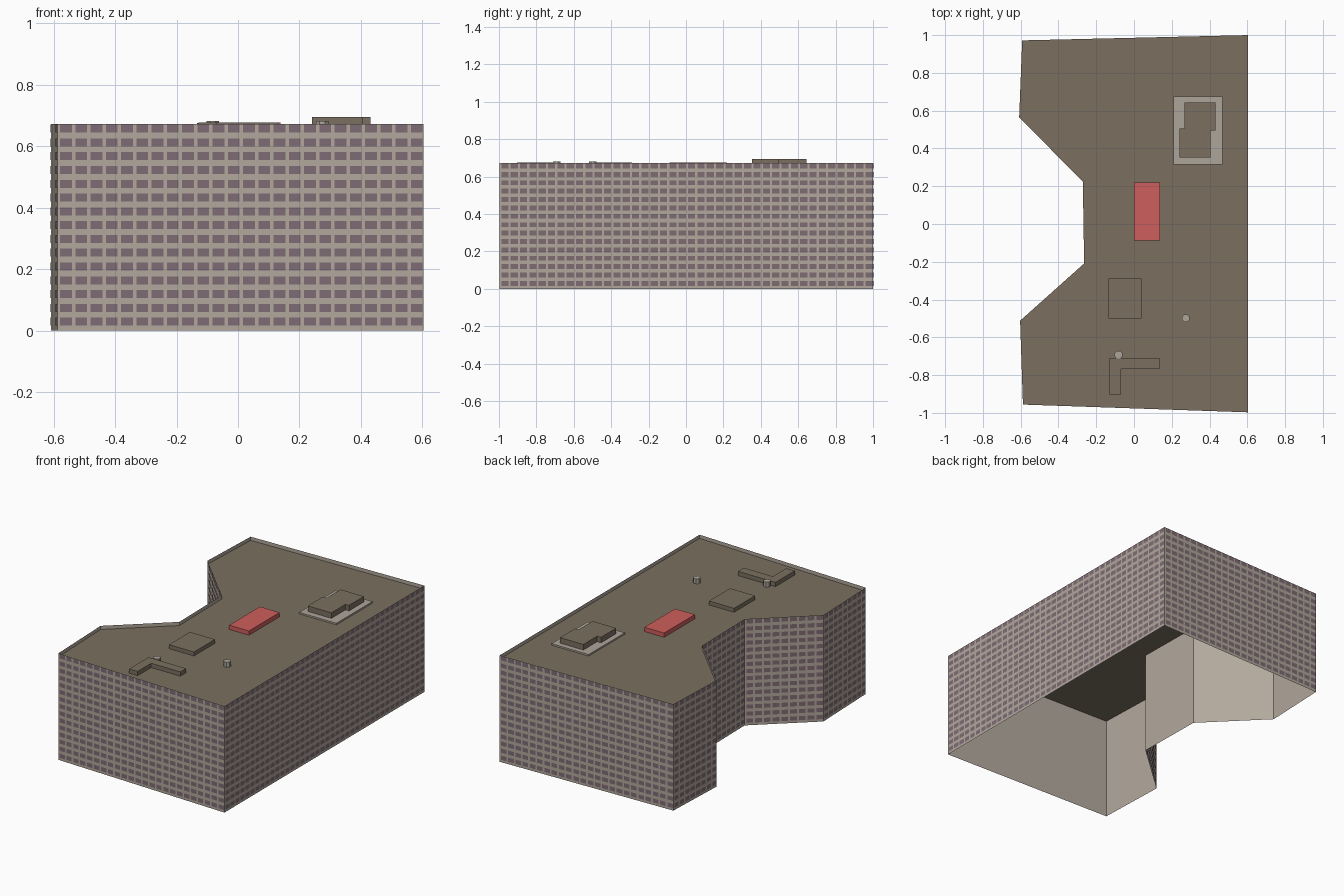
import bpy, math
from mathutils import Vector

if "Cube" in bpy.data.objects:
    bpy.data.objects.remove(bpy.data.objects["Cube"])

TOP, ROOF = 0.673, 0.65
ROWS, PITCH = 15, 0.0497


def material(name, rgb):
    m = bpy.data.materials.new(name)
    lin = [((c / 255 + 0.055) / 1.055) ** 2.4 for c in rgb]
    m.diffuse_color = (*lin, 1)
    m.use_nodes = True
    m.node_tree.nodes["Principled BSDF"].inputs["Base Color"].default_value = m.diffuse_color
    return m


STONE = material("beige_stone", (178, 168, 157))
GLASS = material("mauve_glass", (126, 108, 116))
TAR = material("brown_roofing", (123, 112, 96))
RED = material("red_roofing", (206, 95, 93))
PALE = material("pale_concrete", (172, 165, 154))


def add_object(name, verts, faces, mat):
    me = bpy.data.meshes.new(name)
    me.from_pydata(verts, [], faces)
    me.materials.append(mat)
    ob = bpy.data.objects.new(name, me)
    bpy.context.collection.objects.link(ob)
    return ob


def prism(name, pts, z0, z1, mat, cap=True):
    """Extrude a counter-clockwise outline upward, open underneath."""
    n = len(pts)
    verts = [(x, y, z) for z in (z0, z1) for x, y in pts]
    faces = [(i, (i + 1) % n, n + (i + 1) % n, n + i) for i in range(n)]
    if cap:
        faces.append(tuple(range(n, 2 * n)))
    return add_object(name, verts, faces, mat)


def rect(x0, y0, x1, y1):
    return [(x0, y0), (x1, y0), (x1, y1), (x0, y1)]


# Building footprint, counter-clockwise, with the notch on the left side
outline = [(-0.588, -0.956), (0.603, -0.997), (0.603, 1.0), (-0.592, 0.972),
           (-0.608, 0.564), (-0.271, 0.225), (-0.264, -0.209), (-0.603, -0.512)]

# Outer walls rise above the roof deck to form the parapet
prism("outer_walls", outline, 0, TOP, STONE, cap=False)
add_object("roof_deck", [(x, y, ROOF) for x, y in outline],
           [tuple(range(len(outline)))], TAR)

# Window panes: a regular grid laid on every wall
verts, faces = [], []
row_h = TOP / ROWS
for i, start in enumerate(outline):
    a = Vector(start)
    d = Vector(outline[(i + 1) % len(outline)]) - a
    off = Vector((d.y, -d.x)).normalized() * 0.0015
    cols = max(1, round(d.length / PITCH))
    for c in range(cols):
        p = a + d * ((c + 0.19) / cols) + off
        q = a + d * ((c + 0.96) / cols) + off
        for r in range(ROWS):
            lo, hi = (r + 0.36) * row_h, (r + 0.94) * row_h
            k = len(verts)
            verts += [(p.x, p.y, lo), (q.x, q.y, lo), (q.x, q.y, hi), (p.x, p.y, hi)]
            faces.append((k, k + 1, k + 2, k + 3))
add_object("window_panes", verts, faces, GLASS)

# Roof structures
prism("penthouse_pad", rect(0.208, 0.315, 0.468, 0.676), ROOF, 0.66, PALE)
prism("penthouse", [(0.241, 0.353), (0.406, 0.353), (0.406, 0.494), (0.431, 0.494),
                    (0.431, 0.643), (0.268, 0.643), (0.268, 0.505), (0.241, 0.505)],
      0.655, 0.695, TAR)
prism("red_roof_block", rect(0.0, -0.088, 0.138, 0.219), ROOF, 0.677, RED)
prism("square_roof_block", rect(-0.134, -0.499, 0.041, -0.289), ROOF, 0.675, TAR)
prism("corner_duct", [(-0.129, -0.903), (-0.07, -0.903), (-0.07, -0.768),
                      (0.134, -0.768), (0.134, -0.71), (-0.129, -0.71)],
      ROOF, 0.677, TAR)

# Small octagonal roof vents
for n, (cx, cy) in enumerate([(-0.082, -0.692), (0.274, -0.499)]):
    ring = [(cx + 0.022 * math.cos(math.pi * (k + 0.5) / 4),
             cy + 0.022 * math.sin(math.pi * (k + 0.5) / 4)) for k in range(8)]
    prism(f"roof_vent_{n + 1}", ring, ROOF, 0.682, PALE)
